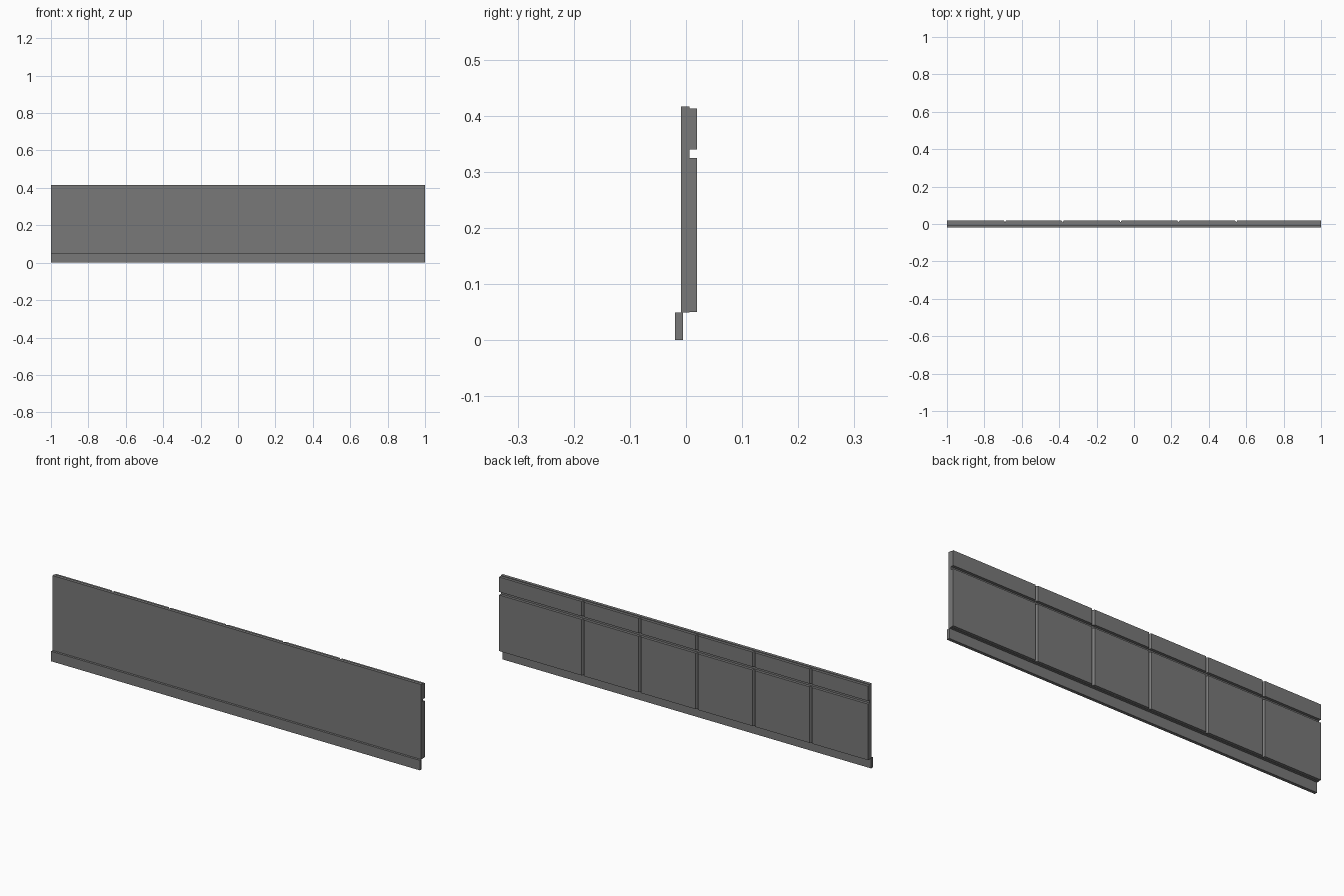
import bpy, bmesh
from mathutils import Vector

cube = bpy.data.objects.get("Cube")
if cube:
    bpy.data.objects.remove(cube, do_unlink=True)

# Single grey finish
grey = bpy.data.materials.new("panel_grey")
grey.use_nodes = True
color = (0.19, 0.19, 0.19, 1)
grey.diffuse_color = color
grey.node_tree.nodes["Principled BSDF"].inputs["Base Color"].default_value = color


def prism(name, outline, z0, z1):
    """Extrude a plan outline of (x, y) points from z0 up to z1."""
    bm = bmesh.new()
    face = bm.faces.new([bm.verts.new((x, y, z0)) for x, y in outline])
    ext = bmesh.ops.extrude_face_region(bm, geom=[face])
    top = [v for v in ext["geom"] if isinstance(v, bmesh.types.BMVert)]
    bmesh.ops.translate(bm, verts=top, vec=Vector((0, 0, z1 - z0)))
    bmesh.ops.recalc_face_normals(bm, faces=bm.faces)
    mesh = bpy.data.meshes.new(name)
    bm.to_mesh(mesh)
    bm.free()
    mesh.materials.append(grey)
    obj = bpy.data.objects.new(name, mesh)
    bpy.context.collection.objects.link(obj)
    return obj


def slab(name, y0, y1, z0, z1):
    return prism(name, [(-1, y0), (1, y0), (1, y1), (-1, y1)], z0, z1)


# Flat backing sheet and the skirting strip along its foot
FRONT, JOINT, BACK = -0.009, 0.0065, 0.02
slab("backing_sheet", FRONT, JOINT, 0.049, 0.416)
slab("bottom_strip", -0.02, -0.005, 0, 0.049)

# Rear boards, with evenly spaced V-shaped joints
HALF, DEPTH = 0.007, 0.011
outline = [(-1, JOINT), (-1, BACK)]
for i in range(5):
    x = -0.69 + i * 0.309
    outline += [(x - HALF, BACK), (x, BACK - DEPTH), (x + HALF, BACK)]
outline += [(1, BACK), (1, JOINT)]
prism("lower_rear_boards", outline, 0.05, 0.325)
prism("upper_rear_boards", outline, 0.34, 0.413)
